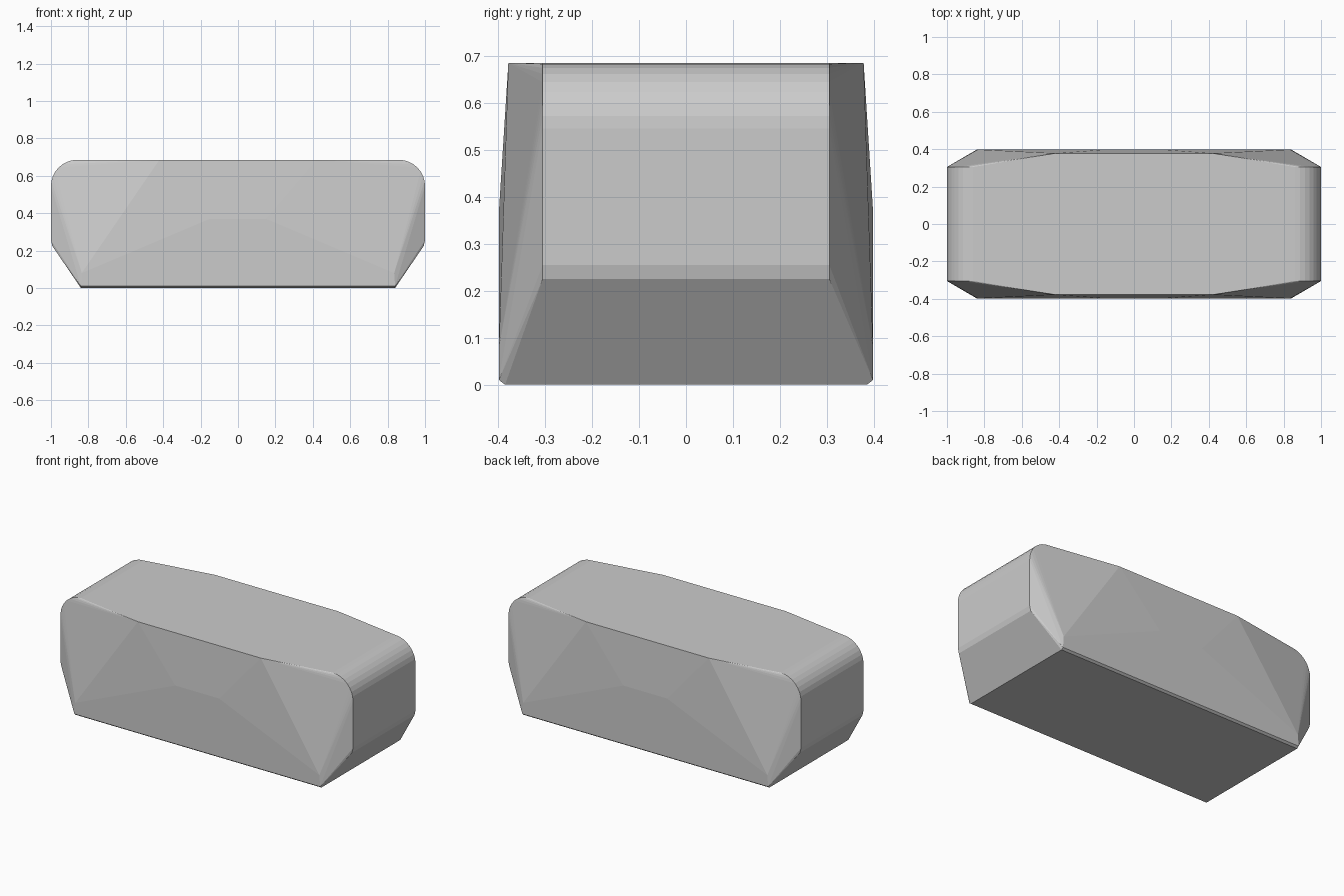
import bpy, bmesh
from math import radians, sin, cos

if "Cube" in bpy.data.objects:
    bpy.data.objects.remove(bpy.data.objects["Cube"])

# Quarter outline points (x, y, z), mirrored to all four corners
quarter = [
    (0.84, 0.385, 0.0),     # base corner
    (0.84, 0.398, 0.01),    # base bevel
    (0.835, 0.398, 0.08),   # flat side panel
    (0.15, 0.398, 0.37),
    (0.42, 0.378, 0.685),   # top edge
]

# Rounded end profile: large top arc, small lower arc
END_Y = 0.305
R = 0.14
for i in range(9):
    a = radians(90 * i / 8)
    quarter.append((1 - R + R * cos(a), END_Y, 0.685 - R + R * sin(a)))
for x, z in ((1.0, 0.255), (0.993, 0.225), (0.972, 0.2)):
    quarter.append((x, END_Y, z))

# Faceted body skinned as a convex hull
bm = bmesh.new()
for sx in (-1, 1):
    for sy in (-1, 1):
        for x, y, z in quarter:
            bm.verts.new((sx * x, sy * y, z))
bmesh.ops.convex_hull(bm, input=bm.verts[:])
loose = [v for v in bm.verts if not v.link_faces]
bmesh.ops.delete(bm, geom=loose, context='VERTS')
bmesh.ops.dissolve_limit(bm, angle_limit=radians(0.3),
                         verts=bm.verts[:], edges=bm.edges[:])
bmesh.ops.recalc_face_normals(bm, faces=bm.faces[:])

mesh = bpy.data.meshes.new("faceted_body")
bm.to_mesh(mesh)
bm.free()
body = bpy.data.objects.new("faceted_body", mesh)
bpy.context.collection.objects.link(body)
